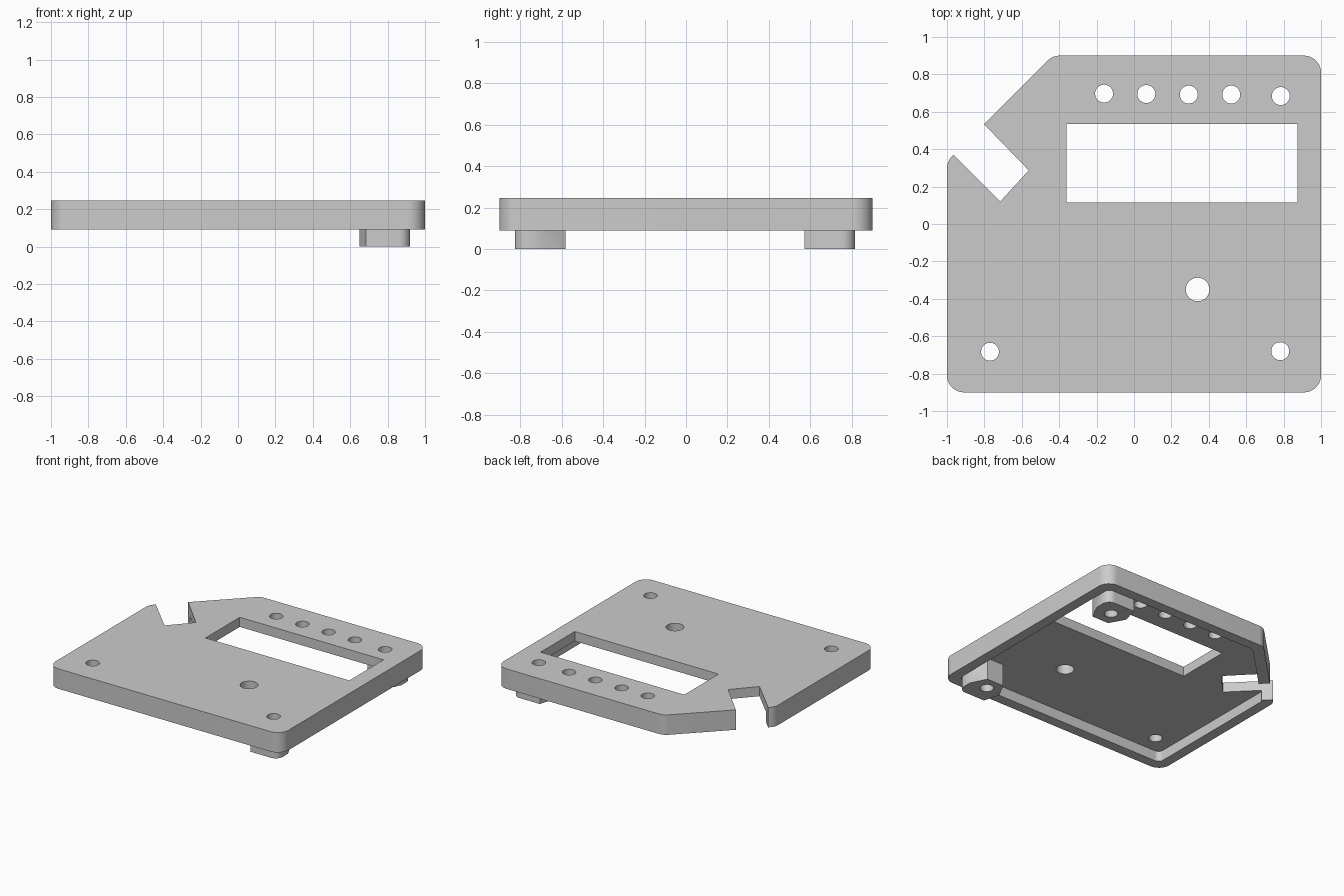
import bpy, bmesh
from math import pi, cos, sin, tan
from mathutils import Vector

default = bpy.data.objects.get("Cube")
if default:
    bpy.data.objects.remove(default, do_unlink=True)

TOP, PLATE, RIM = 0.245, 0.17, 0.09

grey = bpy.data.materials.new("plain grey")
grey.use_nodes = True
grey.diffuse_color = (0.6, 0.6, 0.6, 1)
grey.node_tree.nodes["Principled BSDF"].inputs["Base Color"].default_value = (0.6, 0.6, 0.6, 1)


def fillet(points, steps=8):
    """Round each (x, y, radius) corner of a polygon with an arc."""
    result = []
    for i, (x, y, r) in enumerate(points):
        p = Vector((x, y))
        if r == 0:
            result.append(p)
            continue
        a = (Vector(points[i - 1][:2]) - p).normalized()
        b = (Vector(points[(i + 1) % len(points)][:2]) - p).normalized()
        half = a.angle(b) / 2
        centre = p + (a + b).normalized() * r / sin(half)
        start = p + a * r / tan(half) - centre
        end = p + b * r / tan(half) - centre
        for k in range(steps + 1):
            result.append(centre + start.lerp(end, k / steps).normalized() * r)
    return result


def prism(name, points, low, high):
    bm = bmesh.new()
    face = bm.faces.new([bm.verts.new((p[0], p[1], low)) for p in points])
    extruded = bmesh.ops.extrude_face_region(bm, geom=[face])["geom"]
    moved = [v for v in extruded if isinstance(v, bmesh.types.BMVert)]
    bmesh.ops.translate(bm, verts=moved, vec=(0, 0, high - low))
    bmesh.ops.recalc_face_normals(bm, faces=bm.faces)
    mesh = bpy.data.meshes.new(name)
    bm.to_mesh(mesh)
    bm.free()
    mesh.materials.append(grey)
    obj = bpy.data.objects.new(name, mesh)
    bpy.context.collection.objects.link(obj)
    return obj


def combine(target, tool, operation="DIFFERENCE"):
    mod = target.modifiers.new(tool.name, "BOOLEAN")
    mod.operation, mod.object, mod.solver = operation, tool, "EXACT"
    bpy.context.view_layer.objects.active = target
    bpy.ops.object.modifier_apply(modifier=mod.name)
    bpy.data.objects.remove(tool, do_unlink=True)


def outline(inset, r):
    """Plate outline with one cut-off corner, moved inward by inset."""
    x, y = 1 - inset, 0.9 - inset
    diagonal = 1.335 - inset * 2 ** 0.5
    return fillet([(-x, -y, r), (x, -y, r), (x, y, r),
                   (y - diagonal, y, r), (-x, diagonal - x, r)])


# Cover with a hollow underside
cover = prism("cover_plate", outline(0, 0.09), RIM, TOP)
combine(cover, prism("cavity", outline(0.08, 0.04), 0, PLATE))

# Two mounting feet in the corners
for side in (-1, 1):
    foot = [(0.685, 0.825, 0), (0.92, 0.825, 0.06), (0.92, 0.7, 0),
            (0.86, 0.58, 0), (0.715, 0.58, 0), (0.65, 0.7, 0)]
    shift = -0.01 if side > 0 else 0
    pts = [(p.x, p.y * side + shift) for p in fillet(foot)]
    combine(cover, prism("mounting_foot", pts, 0, PLATE + 0.03), "UNION")

# Display window
window = [(-0.36, 0.115), (0.875, 0.115), (0.875, 0.535), (-0.36, 0.535)]
combine(cover, prism("window_cutter", window, -0.1, 0.4))

# Slanted slot in the cut-off corner
slot = [(-0.715, 0.12), (-0.563, 0.287), (-0.9, 0.635), (-1.06, 0.465)]
combine(cover, prism("slot_cutter", slot, -0.1, 0.4))

# Round holes: back row, screw corners and the larger centre hole
holes = [(-0.16, 0.697), (0.066, 0.695), (0.293, 0.692), (0.52, 0.692),
         (0.785, 0.684), (-0.77, -0.683), (0.782, -0.68), (0.34, -0.35)]
for x, y in holes:
    r = 0.063 if y == -0.35 else 0.048
    ring = [(x + r * cos(k * pi / 16), y + r * sin(k * pi / 16)) for k in range(32)]
    combine(cover, prism("hole_cutter", ring, -0.1, 0.4))

bpy.ops.object.select_all(action="DESELECT")
cover.select_set(True)
bpy.context.view_layer.objects.active = cover
bpy.ops.object.shade_smooth_by_angle(angle=0.5)
